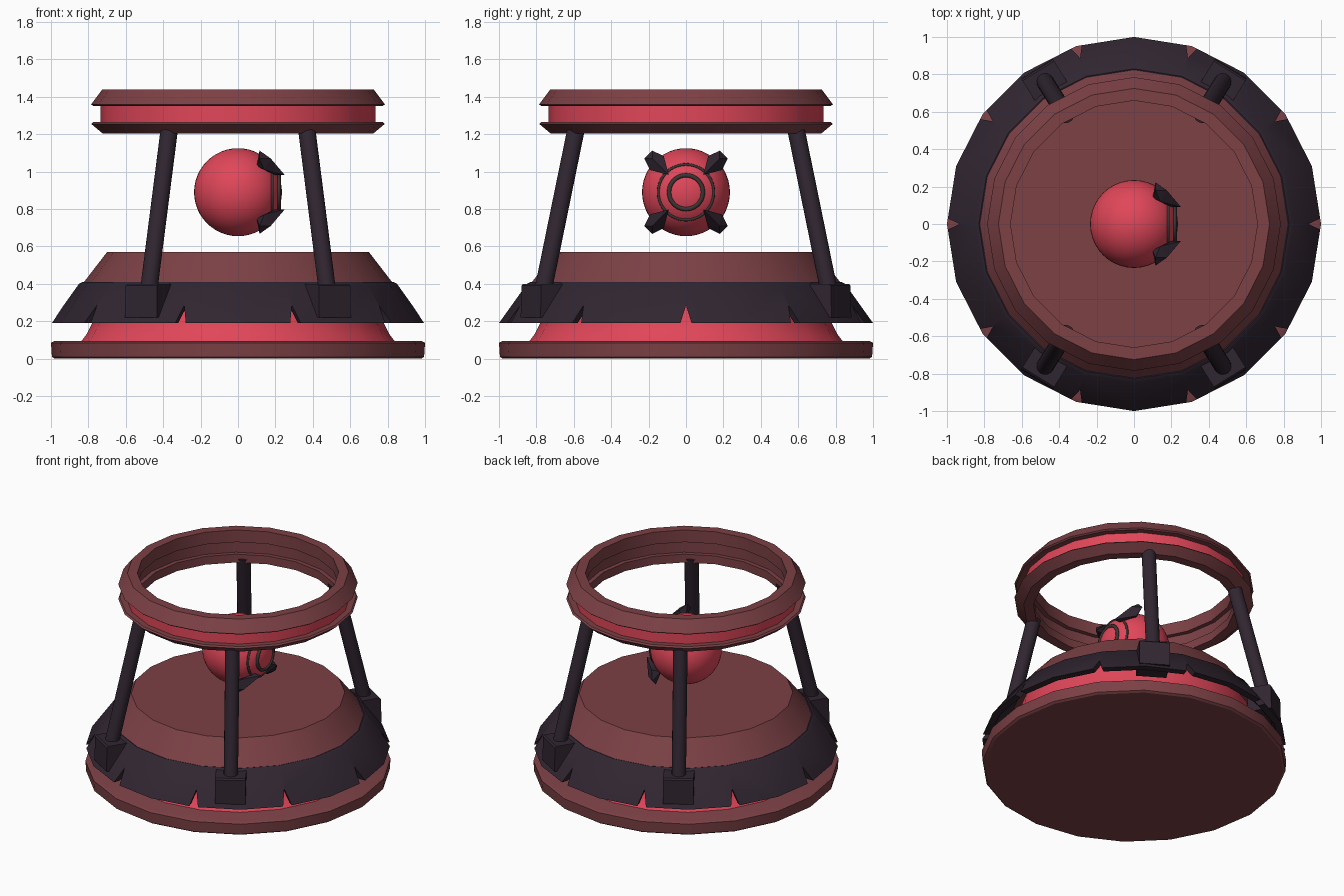
import bpy, bmesh, math
from mathutils import Vector, Matrix

old = bpy.data.objects.get("Cube")
if old:
    bpy.data.objects.remove(old, do_unlink=True)


def material(name, rgb):
    m = bpy.data.materials.new(name)
    m.use_nodes = True
    m.diffuse_color = (*rgb, 1)
    bsdf = m.node_tree.nodes["Principled BSDF"]
    bsdf.inputs["Base Color"].default_value = (*rgb, 1)
    return m


MAROON = material("maroon", (0.2, 0.052, 0.06))
RED = material("glowing_red", (0.75, 0.062, 0.1))
DARK = material("dark_plum", (0.03, 0.019, 0.03))
GREY = material("dark_grey", (0.045, 0.035, 0.033))

SIDES = 20


def finish(name, bm, mat, smooth=True):
    bmesh.ops.recalc_face_normals(bm, faces=bm.faces)
    mesh = bpy.data.meshes.new(name)
    bm.to_mesh(mesh)
    bm.free()
    ob = bpy.data.objects.new(name, mesh)
    bpy.context.collection.objects.link(ob)
    mesh.materials.append(mat)
    bpy.ops.object.select_all(action='DESELECT')
    ob.select_set(True)
    bpy.context.view_layer.objects.active = ob
    if smooth:
        bpy.ops.object.shade_smooth_by_angle(angle=math.radians(30))
    return ob


def lathe(name, profile, mat, hollow=False):
    """Turn an (r, z) profile around z; solid ends are capped, hollow profiles close on themselves."""
    bm = bmesh.new()
    loops = []
    for r, z in profile:
        angles = [2 * math.pi * i / SIDES for i in range(SIDES)]
        loops.append([bm.verts.new((r * math.cos(a), r * math.sin(a), z)) for a in angles])
    pairs = list(zip(loops, loops[1:]))
    if hollow:
        pairs.append((loops[-1], loops[0]))
    else:
        bm.faces.new(loops[0])
        bm.faces.new(loops[-1])
    for low, high in pairs:
        for i in range(SIDES):
            j = (i + 1) % SIDES
            bm.faces.new((low[i], low[j], high[j], high[i]))
    return finish(name, bm, mat)


def hull(bm, points):
    verts = [bm.verts.new(p) for p in points]
    bmesh.ops.convex_hull(bm, input=verts)


# Base: foot disc, glowing core and sloping platform
lathe("foot_disc", [(0.98, 0), (0.995, 0.01), (1, 0.085), (0.98, 0.095)], MAROON)
lathe("glowing_core", [(0.84, 0.09), (0.81, 0.13), (0.78, 0.19), (0.76, 0.4)], RED)
lathe("platform", [(0.8, 0.385), (0.835, 0.395), (0.7, 0.57)], MAROON)

# Dark skirt with triangular notches along its lower edge
skirt = lathe("skirt", [(1, 0.19), (0.85, 0.4), (0.83, 0.41), (0.79, 0.4), (0.95, 0.19)],
              DARK, hollow=True)
bm = bmesh.new()
for i in range(10):
    turn = Matrix.Rotation(i * math.pi / 5, 3, 'Z')
    hull(bm, [turn @ Vector((r, y, z)) for r in (0.8, 1.1)
              for y, z in ((-0.036, 0.17), (0.036, 0.17), (0, 0.285))])
cutter = finish("notch_cutter", bm, DARK, smooth=False)
cutter.hide_render = True
cut = skirt.modifiers.new("notches", 'BOOLEAN')
cut.operation = 'DIFFERENCE'
cut.solver = 'EXACT'
cut.object = cutter
bpy.context.view_layer.objects.active = skirt
bpy.ops.object.modifier_apply(modifier=cut.name)
bpy.data.objects.remove(cutter, do_unlink=True)

# Top ring: two bevelled hoops around a recessed red band
lathe("upper_hoop", [(0.66, 1.44), (0.725, 1.44), (0.785, 1.36), (0.775, 1.352), (0.66, 1.352)],
      MAROON, hollow=True)
lathe("lower_hoop", [(0.66, 1.205), (0.725, 1.205), (0.785, 1.255), (0.775, 1.265), (0.66, 1.265)],
      MAROON, hollow=True)
band = lathe("ring_band", [(0.69, 1.26), (0.735, 1.26), (0.735, 1.358), (0.69, 1.358)],
             RED, hollow=True)
band.data.materials.append(MAROON)
for p in band.data.polygons:
    if p.normal.x * p.center.x + p.normal.y * p.center.y < -0.1:
        p.material_index = 1

# Four leaning posts, each in a socket block
LEAN = math.radians(58)
for side, sx in (("left", 1), ("right", -1)):
    for end, sy in (("front", -1), ("back", 1)):
        out = Vector((sx * math.cos(LEAN), sy * math.sin(LEAN), 0))
        along = Vector((-out.y, out.x, 0))
        up = Vector((0, 0, 1))

        bm = bmesh.new()
        hull(bm, [out * r + along * t + up * z for t in (-0.1, 0.1)
                  for r, z in ((0.81, 0.22), (0.98, 0.22), (0.975, 0.39), (0.965, 0.4), (0.82, 0.4))])
        finish(f"{end}_{side}_socket", bm, DARK, smooth=False)

        foot, head = out * 0.912 + up * 0.32, out * 0.69 + up * 1.24
        axis = head - foot
        place = Matrix.Translation((foot + head) / 2) @ axis.to_track_quat('Z', 'Y').to_matrix().to_4x4()
        bm = bmesh.new()
        bmesh.ops.create_cone(bm, cap_ends=True, segments=16, radius1=0.047, radius2=0.047,
                              depth=axis.length, matrix=place)
        finish(f"{end}_{side}_post", bm, DARK)

# Floating eye sphere, looking to the left
CENTRE = Vector((0, 0, 0.89))
RADIUS = 0.235
bm = bmesh.new()
bmesh.ops.create_uvsphere(bm, u_segments=40, v_segments=24, radius=RADIUS,
                          matrix=Matrix.Translation(CENTRE))
finish("eye_sphere", bm, RED)

# Rings on the eye
for name, major, minor in (("inner_eye_ring", 0.09, 0.012), ("outer_eye_ring", 0.148, 0.008)):
    x = math.sqrt(RADIUS ** 2 - major ** 2)
    bpy.ops.mesh.primitive_torus_add(major_segments=40, minor_segments=8, major_radius=major,
                                     minor_radius=minor, location=CENTRE + Vector((x, 0, 0)),
                                     rotation=(0, math.pi / 2, 0))
    ring = bpy.context.object
    ring.name = name
    ring.data.materials.append(GREY)
    bpy.ops.object.shade_smooth_by_angle(angle=math.radians(60))

# Four claws gripping the eye diagonally
for i in range(4):
    turn = Matrix.Rotation(math.pi / 4 + i * math.pi / 2, 3, 'X')
    bm = bmesh.new()
    hull(bm, [CENTRE + turn @ Vector(p) for p in (
        (0.25, 0.13, 0), (0.2, 0.13, 0), (0.14, 0.22, 0.052), (0.14, 0.22, -0.052),
        (0.115, 0.285, 0.03), (0.115, 0.285, -0.03), (0.175, 0.255, 0), (0.1, 0.2, 0))])
    finish(f"eye_claw_{i + 1}", bm, DARK, smooth=False)
